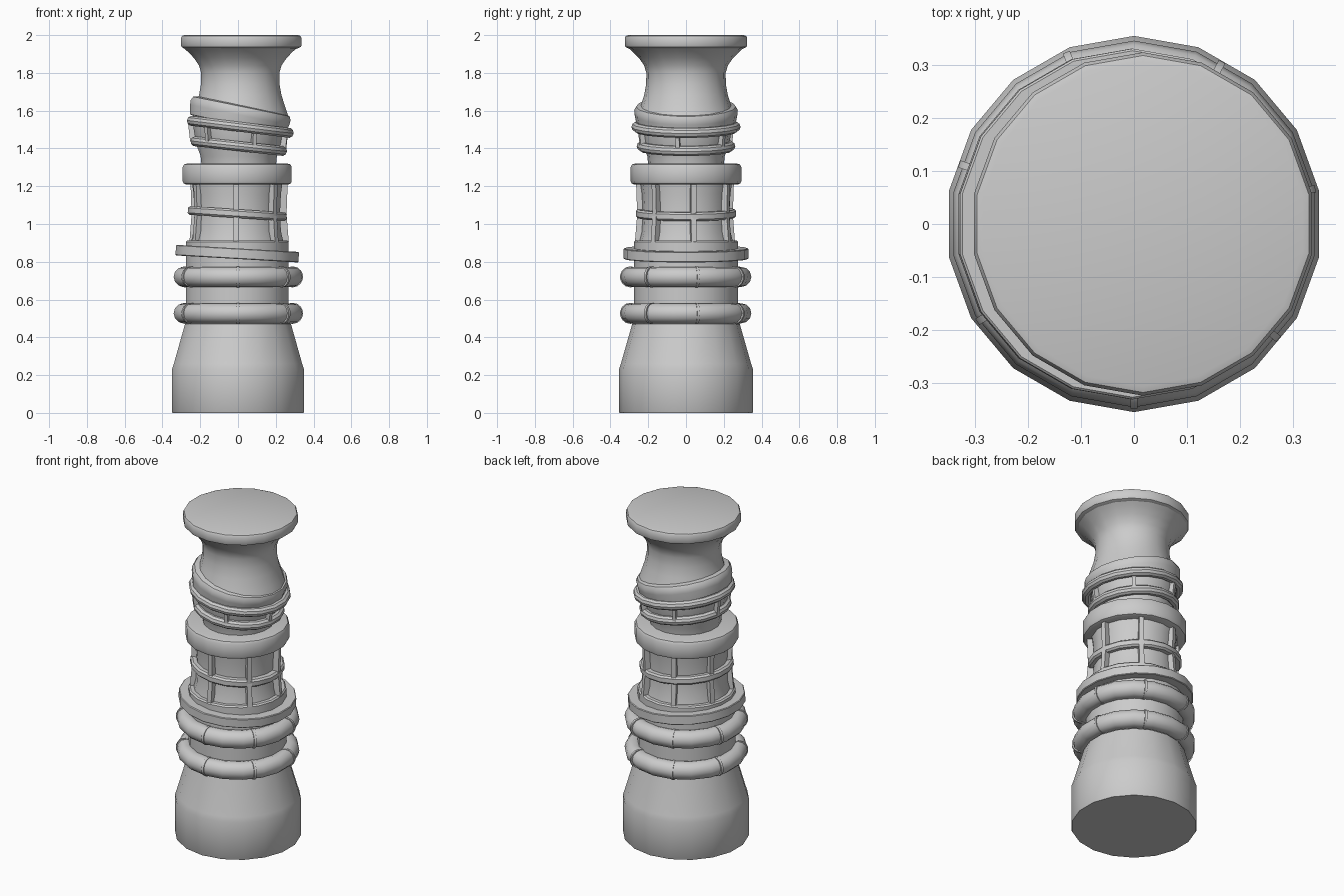
import bpy, bmesh
from math import radians, cos, sin, pi
from mathutils import Matrix, Vector

if "Cube" in bpy.data.objects:
    bpy.data.objects.remove(bpy.data.objects["Cube"])

N = 18  # sides of every turned part


def finish(name, bm, loc=(0, 0, 0), tilt=0, angle=35):
    bmesh.ops.recalc_face_normals(bm, faces=bm.faces)
    me = bpy.data.meshes.new(name)
    bm.to_mesh(me)
    bm.free()
    ob = bpy.data.objects.new(name, me)
    bpy.context.collection.objects.link(ob)
    ob.location = loc
    ob.rotation_euler = (0, radians(tilt), 0)
    bpy.ops.object.select_all(action='DESELECT')
    ob.select_set(True)
    bpy.context.view_layer.objects.active = ob
    bpy.ops.object.shade_smooth_by_angle(angle=radians(angle))
    return ob


def lathe(name, prof, loc=(0, 0, 0), tilt=0, ring=False):
    """Spin an (r, z) profile; rings close on themselves, others get caps."""
    bm = bmesh.new()
    rows = [[bm.verts.new((r * cos(pi / 2 + 2 * pi * i / N), r * sin(pi / 2 + 2 * pi * i / N), z))
             for i in range(N)] for r, z in prof]
    pairs = list(zip(rows, rows[1:]))
    if ring:
        pairs.append((rows[-1], rows[0]))
    else:
        bm.faces.new(rows[0])
        bm.faces.new(rows[-1])
    for a, b in pairs:
        for i in range(N):
            j = (i + 1) % N
            bm.faces.new((a[i], a[j], b[j], b[i]))
    return finish(name, bm, loc, tilt)


def circle_profile(R, r, n=12):
    return [(R + r * cos(2 * pi * i / n), r * sin(2 * pi * i / n)) for i in range(n)]


def band(r_in, r_out, h, b):
    """Chamfered rectangular ring section centred on z = 0."""
    h /= 2
    return [(r_in, -h), (r_out - b, -h), (r_out, -h + b), (r_out, h - b), (r_out - b, h), (r_in, h)]


def strut(name, deg, p0, p1, w, d):
    """Upright bar between two (r, z) points at the given angle."""
    bm = bmesh.new()
    bmesh.ops.create_cube(bm, size=1)
    for v in bm.verts:
        r, z = p0 if v.co.z < 0 else p1
        v.co = Vector((r + v.co.x * d, v.co.y * w, z))
    bmesh.ops.rotate(bm, verts=bm.verts, matrix=Matrix.Rotation(radians(deg), 3, 'Z'))
    return finish(name, bm)


# base and lower column
lathe("base", [(.352, 0), (.355, .005), (.355, .23), (.345, .26), (.285, .47), (.27, .48)])
lathe("lower_column", [(.276, .46), (.276, .905), (.268, .913)], (-.004, 0, 0))

# padded rings with thin clamps
ANGLES = [-90, -38.5, 11, 61.5, 111.5, 161, 212]
for z, tag in ((.527, "lower"), (.72, "upper")):
    lathe(tag + "_padded_ring", circle_profile(.293, .053), (0, 0, z), ring=True)
    for a in ANGLES:
        bm = bmesh.new()
        bmesh.ops.create_cone(bm, cap_ends=True, segments=14, radius1=.056, radius2=.056, depth=.014,
                              matrix=Matrix.Rotation(radians(a), 4, 'Z')
                              @ Matrix.Translation((.294, 0, 0)) @ Matrix.Rotation(pi / 2, 4, 'X'))
        finish(tag + "_clamp", bm, (0, 0, z))

# tilted flat collar
lathe("tilted_collar", band(.24, .331, .056, .004), (-.004, 0, .843), 3.3, True)

# middle drum with cage of struts
lathe("drum", [(.25, .9), (.235, .96), (.23, 1.06), (.235, 1.16), (.245, 1.23)], (-.004, 0, 0))
for a in ANGLES:
    strut("drum_strut", a - 2, (.25, .905), (.238, 1.05), .028, .04)
    strut("drum_strut", a - 2, (.238, 1.05), (.244, 1.22), .028, .04)
lathe("drum_band", band(.21, .266, .046, .01), (-.004, 0, 1.055), 3.8, True)
lathe("drum_collar", [(.27, 1.208), (.287, 1.214), (.293, 1.226), (.293, 1.302),
                      (.285, 1.316), (.265, 1.321)], (-.004, 0, 0))

# grip: flared cup, tilted rings, small struts and tilted lip
lathe("cup", [(.2, 1.31), (.205, 1.36), (.228, 1.42), (.242, 1.5), (.25, 1.58)], (.004, 0, 0))
lathe("cup_lower_ring", circle_profile(.234, .027, 10), (.004, 0, 1.412), 6.3, True)
lathe("cup_upper_ring", circle_profile(.262, .027, 10), (.012, 0, 1.514), 7, True)
for a in range(-70, 290, 60):
    dz = -.12 * .24 * cos(radians(a))
    strut("cup_strut", a, (.238, 1.41 + dz), (.25, 1.51 + dz), .02, .035)
lathe("tilted_lip", [(.22, -.05), (.262, -.045), (.272, .005), (.274, .03),
                     (.264, .05), (.21, .062)], (.008, 0, 1.573), 11.5, True)

# waisted neck and flat top
lathe("neck", [(.25, 1.53), (.262, 1.56), (.245, 1.61), (.222, 1.68), (.211, 1.74), (.21, 1.8),
               (.222, 1.84), (.25, 1.88), (.285, 1.915), (.31, 1.935)], (.012, 0, 0))
lathe("top_disc", [(.305, 1.93), (.32, 1.937), (.324, 1.945), (.324, 1.985), (.318, 1.996), (.306, 2)],
      (.017, 0, 0))
